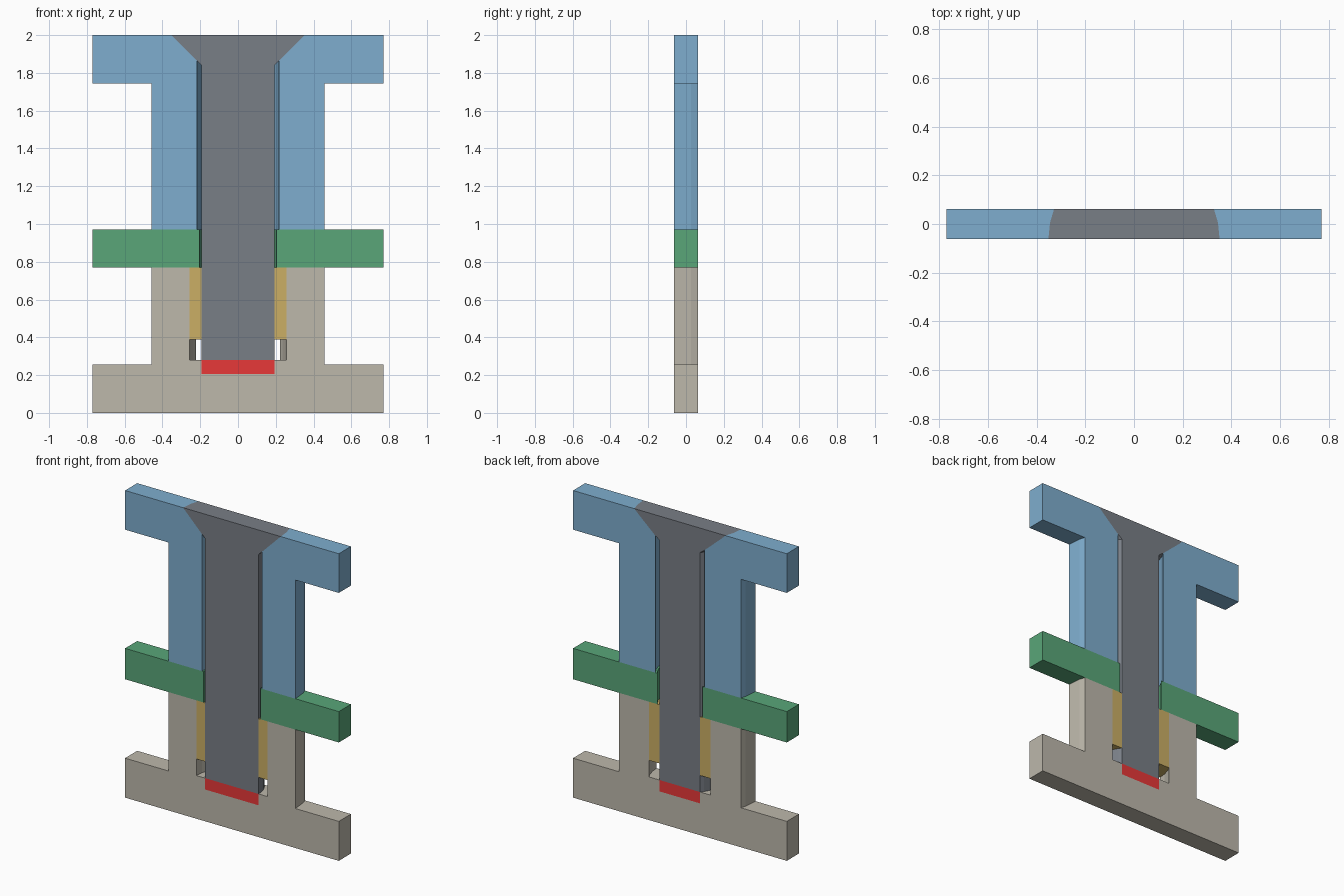
import bpy, bmesh, math
from mathutils import Vector

if "Cube" in bpy.data.objects:
    bpy.data.objects.remove(bpy.data.objects["Cube"])

SEG = 32                  # facets in a full turn
FRONT, BACK = -0.0625, 0.0625
HALF_W = 0.77             # slab half width
WIDE = 1.0                # flange radius before trimming to the slab width


def fill_open(bm):
    bmesh.ops.holes_fill(bm, edges=[e for e in bm.edges if e.is_boundary], sides=0)


def cut(bm, co, no):
    geom = bm.verts[:] + bm.edges[:] + bm.faces[:]
    bmesh.ops.bisect_plane(bm, geom=geom, dist=1e-6, plane_co=Vector(co),
                           plane_no=Vector(no), clear_outer=True)
    fill_open(bm)


def section(name, profile, color, closed=True):
    """Half-turn of an (r, z) profile about the front plane, trimmed to the thin slab."""
    bm = bmesh.new()
    rings = []
    for i in range(SEG // 2 + 1):
        a = 2 * math.pi * i / SEG
        rings.append([bm.verts.new((r * math.cos(a), FRONT + r * math.sin(a), z))
                      for r, z in profile])
    n = len(profile)
    for r0, r1 in zip(rings, rings[1:]):
        for j in range(n if closed else n - 1):
            k = (j + 1) % n
            bm.faces.new((r0[j], r1[j], r1[k], r0[k]))
    bmesh.ops.remove_doubles(bm, verts=bm.verts[:], dist=1e-5)
    fill_open(bm)
    cut(bm, (0, BACK, 0), (0, 1, 0))
    for s in (-1, 1):
        cut(bm, (s * HALF_W, 0, 0), (s, 0, 0))
    bmesh.ops.recalc_face_normals(bm, faces=bm.faces[:])
    mesh = bpy.data.meshes.new(name)
    bm.to_mesh(mesh)
    bm.free()
    mat = bpy.data.materials.new(name)
    mat.diffuse_color = (*color, 1)
    mat.use_nodes = True
    mat.node_tree.nodes["Principled BSDF"].inputs["Base Color"].default_value = mat.diffuse_color
    mesh.materials.append(mat)
    obj = bpy.data.objects.new(name, mesh)
    bpy.context.collection.objects.link(obj)


BOSS, HOLE, SHANK, HEAD, INSERT = 0.458, 0.217, 0.193, 0.352, 0.256

# upper housing: flange, boss and countersunk clearance hole
section("upper_housing",
        [(HOLE, 0.972), (BOSS, 0.972), (BOSS, 1.745), (WIDE, 1.745),
         (WIDE, 2), (HEAD, 2), (HOLE, 2 - HEAD + HOLE)], (0.21, 0.42, 0.62))

# middle plate with clearance hole
section("middle_plate",
        [(0.205, 0.771), (WIDE, 0.771), (WIDE, 0.972), (0.205, 0.972)],
        (0.10, 0.38, 0.19))

# lower housing: flange, boss and stepped blind hole (profile runs axis to axis)
section("lower_housing",
        [(0, 0), (WIDE, 0), (WIDE, 0.257), (BOSS, 0.257), (BOSS, 0.771),
         (INSERT, 0.771), (INSERT, 0.281), (SHANK, 0.281), (SHANK, 0.207), (0, 0.207)],
        (0.51, 0.48, 0.41), closed=False)

# threaded insert sleeve
section("threaded_insert",
        [(SHANK, 0.389), (INSERT, 0.389), (INSERT, 0.771), (SHANK, 0.771)],
        (0.60, 0.43, 0.13))

# countersunk screw
section("screw",
        [(0, 0.281), (SHANK, 0.281), (SHANK, 2 - HEAD + SHANK), (HEAD, 2), (0, 2)],
        (0.19, 0.21, 0.24), closed=False)

# red clearance plug below the screw tip
section("bottom_plug",
        [(0, 0.207), (SHANK, 0.207), (SHANK, 0.281), (0, 0.281)],
        (0.80, 0.04, 0.04), closed=False)
